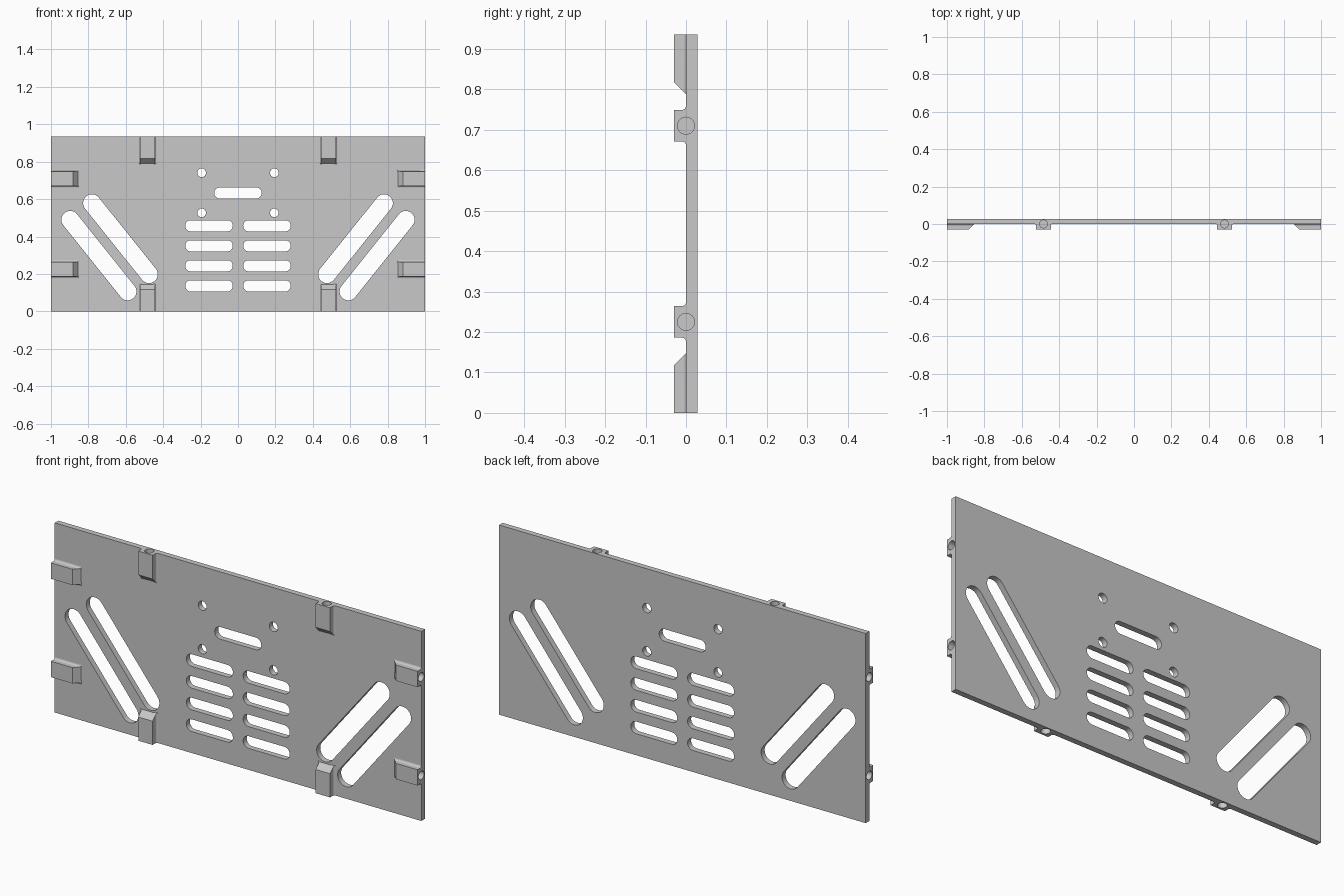
import bpy, bmesh, math
from mathutils import Vector

if "Cube" in bpy.data.objects:
    bpy.data.objects.remove(bpy.data.objects["Cube"])

W, H = 1.0, 0.935            # half width and height of the panel
FRONT, BACK = 0.0, 0.028     # panel faces in y

grey = bpy.data.materials.new("light grey")
grey.diffuse_color = (0.58, 0.58, 0.58, 1)
grey.use_nodes = True
grey.node_tree.nodes["Principled BSDF"].inputs["Base Color"].default_value = grey.diffuse_color


def prism(bm, start, end):
    """Closed solid between two matching rings of points."""
    a = [bm.verts.new(p) for p in start]
    b = [bm.verts.new(p) for p in end]
    n = len(a)
    bm.faces.new(a)
    bm.faces.new(b[::-1])
    for i in range(n):
        bm.faces.new((a[i], b[i], b[(i + 1) % n], a[(i + 1) % n]))


def make_object(name, bm):
    bmesh.ops.recalc_face_normals(bm, faces=bm.faces)
    mesh = bpy.data.meshes.new(name)
    bm.to_mesh(mesh)
    bm.free()
    mesh.materials.append(grey)
    ob = bpy.data.objects.new(name, mesh)
    bpy.context.collection.objects.link(ob)
    return ob


def slot(bm, p, q, r, seg=16):
    """Round-ended slot through the panel from p to q in (x, z)."""
    ang = math.atan2(q[1] - p[1], q[0] - p[0])
    ring = []
    for c, turn in ((q, -math.pi / 2), (p, math.pi / 2)):
        for i in range(seg + 1):
            t = ang + turn + math.pi * i / seg
            ring.append((c[0] + r * math.cos(t), c[1] + r * math.sin(t)))
    prism(bm, [(x, -0.1, z) for x, z in ring], [(x, 0.1, z) for x, z in ring])


def round_hole(bm, x, z, r, seg=32):
    ring = [(x + r * math.cos(math.tau * i / seg),
             z + r * math.sin(math.tau * i / seg)) for i in range(seg)]
    prism(bm, [(x, -0.1, z) for x, z in ring], [(x, 0.1, z) for x, z in ring])


def combine(target, tool, operation):
    mod = target.modifiers.new(operation.title(), 'BOOLEAN')
    mod.operation, mod.solver, mod.object = operation, 'EXACT', tool
    bpy.context.view_layer.objects.active = target
    bpy.ops.object.modifier_apply(modifier=mod.name)
    bpy.data.objects.remove(tool)


# Flat panel
bm = bmesh.new()
outline = [(-W, 0), (W, 0), (W, H), (-W, H)]
prism(bm, [(x, FRONT, z) for x, z in outline], [(x, BACK, z) for x, z in outline])
panel = make_object("vented_panel", bm)

# Vent slots, diagonal slots and mounting holes
bm = bmesh.new()
for s in (-1, 1):
    for z in (0.136, 0.243, 0.35, 0.457):
        slot(bm, (s * 0.155 - 0.097, z), (s * 0.155 + 0.097, z), 0.030)
    slot(bm, (s * 0.897, 0.490), (s * 0.590, 0.106), 0.047)
    slot(bm, (s * 0.781, 0.579), (s * 0.476, 0.198), 0.047)
    for z in (0.527, 0.741):
        round_hole(bm, s * 0.194, z, 0.023)
slot(bm, (-0.097, 0.633), (0.097, 0.633), 0.030)
combine(panel, make_object("slot_cutter", bm), 'DIFFERENCE')

# Boss placement: position on the edge and inward direction
places = []
for s in (-1, 1):
    places += [(Vector((s * 0.484, 0, 0)), Vector((0, 0, 1))),
               (Vector((s * 0.484, 0, H)), Vector((0, 0, -1))),
               (Vector((s * W, 0, 0.225)), Vector((-s, 0, 0))),
               (Vector((s * W, 0, 0.710)), Vector((-s, 0, 0)))]

# Boss cross-section (across, y) with a filleted foot and a sloped inner end
half, fil, tall = 0.039, 0.010, 0.030
side = [(half + fil, 0.014)]
for i in range(7):
    t = math.pi / 2 * i / 6
    side.append((half + fil - fil * math.sin(t), -fil + fil * math.cos(t)))
side.append((half, -tall))
section = side + [(-u, y) for u, y in reversed(side)]

bosses, bores = bmesh.new(), bmesh.new()
for origin, inward in places:
    across = inward.cross(Vector((0, 1, 0)))

    def at(u, y, d):
        return origin + across * u + Vector((0, y, 0)) + inward * d

    prism(bosses, [at(u, y, 0) for u, y in section],
          [at(u, y, 0.147 + min(y, 0)) for u, y in section])
    # Blind screw bore from the edge
    ring = [(0.021 * math.cos(math.tau * i / 32), 0.021 * math.sin(math.tau * i / 32))
            for i in range(32)]
    prism(bores, [at(u, y, -0.05) for u, y in ring], [at(u, y, 0.107) for u, y in ring])
combine(panel, make_object("edge_bosses", bosses), 'UNION')
combine(panel, make_object("bore_cutter", bores), 'DIFFERENCE')

# Smooth round walls, keep edges sharp and the broad faces flat
bpy.ops.object.select_all(action='DESELECT')
panel.select_set(True)
bpy.context.view_layer.objects.active = panel
bpy.ops.object.shade_smooth_by_angle(angle=math.radians(30))
for face in panel.data.polygons:
    if max(abs(c) for c in face.normal) > 0.9999:
        face.use_smooth = False
